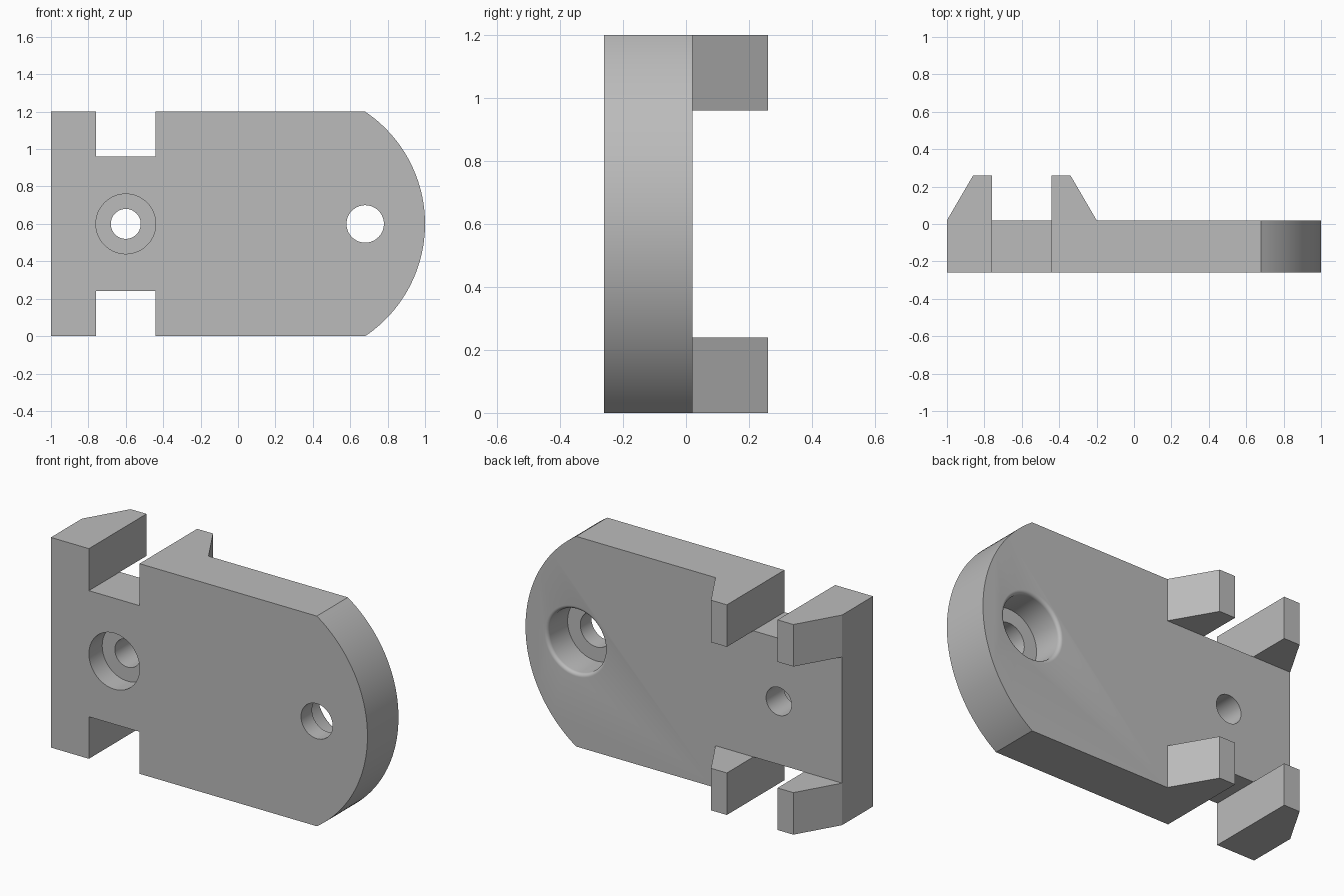
import bpy, bmesh, math
from mathutils import Vector

cube = bpy.data.objects.get("Cube")
if cube:
    bpy.data.objects.remove(cube, do_unlink=True)

FRONT, BACK, HOOK = -0.26, 0.02, 0.26   # depth levels
HEIGHT, MID = 1.2, 0.6

grey = bpy.data.materials.new("plain grey")
grey.use_nodes = True
grey.diffuse_color = (0.5, 0.5, 0.5, 1)
grey.node_tree.nodes["Principled BSDF"].inputs["Base Color"].default_value = (0.5, 0.5, 0.5, 1)


def finish(name, bm):
    bmesh.ops.recalc_face_normals(bm, faces=bm.faces)
    mesh = bpy.data.meshes.new(name)
    bm.to_mesh(mesh)
    bm.free()
    mesh.materials.append(grey)
    obj = bpy.data.objects.new(name, mesh)
    bpy.context.collection.objects.link(obj)
    return obj


def prism(name, points, direction):
    """Extrude a closed outline along a direction."""
    bm = bmesh.new()
    face = bm.faces.new([bm.verts.new(p) for p in points])
    out = bmesh.ops.extrude_face_region(bm, geom=[face])
    moved = [v for v in out["geom"] if isinstance(v, bmesh.types.BMVert)]
    bmesh.ops.translate(bm, vec=Vector(direction), verts=moved)
    return finish(name, bm)


def box(name, x0, x1, y0, y1, z0, z1):
    corners = [(x0, y0, z0), (x1, y0, z0), (x1, y1, z0), (x0, y1, z0)]
    return prism(name, corners, (0, 0, z1 - z0))


def bore(name, x, profile, sides=64):
    """Stepped round cutter along y from (radius, depth) pairs."""
    bm = bmesh.new()
    rings = []
    for r, y in profile:
        rings.append([bm.verts.new((x + r * math.cos(math.tau * i / sides), y,
                                    MID + r * math.sin(math.tau * i / sides)))
                      for i in range(sides)])
    for a, b in zip(rings, rings[1:]):
        for i in range(sides):
            j = (i + 1) % sides
            bm.faces.new((a[i], a[j], b[j], b[i]))
    bm.faces.new(rings[0])
    bm.faces.new(rings[-1])
    return finish(name, bm)


def combine(target, cutter, operation="DIFFERENCE"):
    mod = target.modifiers.new(cutter.name, "BOOLEAN")
    mod.operation = operation
    mod.solver = "EXACT"
    mod.object = cutter
    bpy.context.view_layer.objects.active = target
    bpy.ops.object.modifier_apply(modifier=mod.name)
    bpy.data.objects.remove(cutter, do_unlink=True)


# Plan with both tapered hooks, extruded to full height
plan = [(-1, FRONT), (1.1, FRONT), (1.1, BACK), (-0.2, BACK), (-0.34, HOOK),
        (-0.44, HOOK), (-0.44, BACK), (-0.76, BACK), (-0.76, HOOK),
        (-0.86, HOOK), (-1, BACK)]
plate = prism("clip_plate", [(x, y, 0) for x, y in plan], (0, 0, HEIGHT))

# Rounded end
radius = 0.7225
half = math.asin(MID / radius)
steps = 48
arc = []
for i in range(steps + 1):
    a = -half + 2 * half * i / steps
    arc.append((1 - radius + radius * math.cos(a), -0.5, MID + radius * math.sin(a)))
outline = [(-1.2, -0.5, HEIGHT + 0.1), (-1.2, -0.5, -0.1), (arc[0][0], -0.5, -0.1)]
outline += arc + [(arc[-1][0], -0.5, HEIGHT + 0.1)]
combine(plate, prism("round_end_outline", outline, (0, 1, 0)), "INTERSECT")

# Gap between upper and lower hooks
combine(plate, box("hook_gap", -1.2, 0, BACK, 0.5, 0.24, 0.96))

# Edge notches
for name, z0, z1 in (("lower_notch", -0.1, 0.24), ("upper_notch", 0.96, 1.3)):
    combine(plate, box(name, -0.76, -0.44, -0.5, 0.5, z0, z1))

# Screw hole with counterbore on the front
combine(plate, bore("screw_hole", -0.6, [(0.16, -0.4), (0.16, FRONT + 0.12),
                                         (0.08, FRONT + 0.12), (0.08, 0.1)]))

# Pivot hole with a wide, round-lipped counterbore on the back
lip = 0.02
profile = [(0.1, -0.4), (0.1, BACK - 0.18), (0.18, BACK - 0.18)]
for i in range(7):
    t = math.pi / 2 * i / 6
    profile.append((0.18 + lip * (1 - math.cos(t)), BACK - lip + lip * math.sin(t)))
profile.append((0.2, 0.1))
combine(plate, bore("pivot_hole", 0.68, profile))

# Smooth curved walls, keep the hard edges
bpy.ops.object.select_all(action="DESELECT")
plate.select_set(True)
bpy.context.view_layer.objects.active = plate
bpy.ops.object.shade_smooth_by_angle(angle=math.radians(25))
